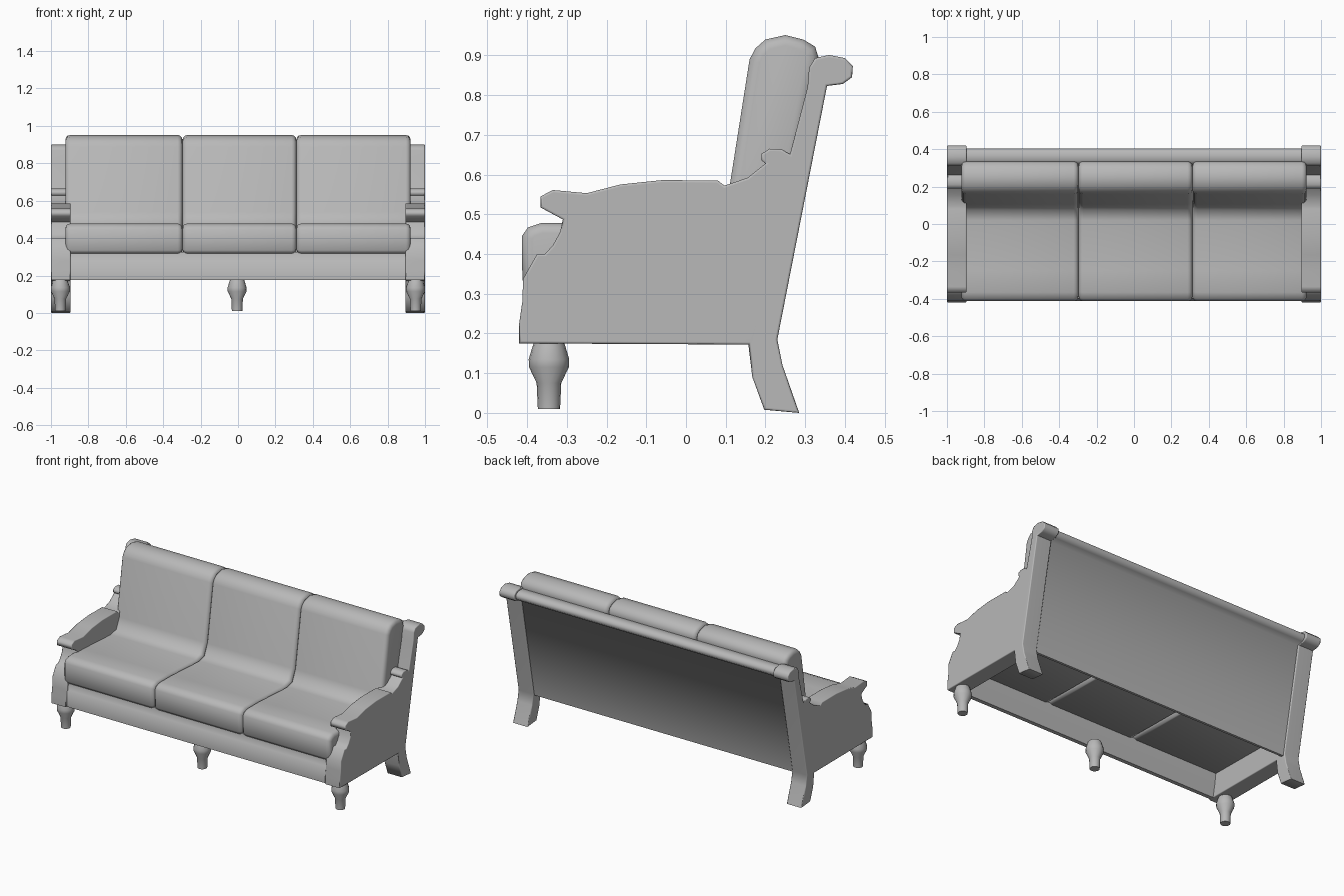
import bpy, bmesh, math

if "Cube" in bpy.data.objects:
    bpy.data.objects.remove(bpy.data.objects["Cube"])

# Mid-grey finish shared by every part
grey = bpy.data.materials.new("mid_grey")
grey.diffuse_color = (0.48, 0.48, 0.48, 1.0)
grey.use_nodes = True
grey.node_tree.nodes["Principled BSDF"].inputs["Base Color"].default_value = grey.diffuse_color


def finish(bm, name, angle):
    bmesh.ops.recalc_face_normals(bm, faces=bm.faces)
    mesh = bpy.data.meshes.new(name)
    bm.to_mesh(mesh)
    bm.free()
    mesh.materials.append(grey)
    ob = bpy.data.objects.new(name, mesh)
    bpy.context.collection.objects.link(ob)
    bpy.ops.object.select_all(action='DESELECT')
    ob.select_set(True)
    bpy.context.view_layer.objects.active = ob
    bpy.ops.object.shade_smooth_by_angle(angle=math.radians(angle))
    return ob


def prism(name, profile, x0, x1, bevel=0.0, segments=2, angle=35):
    """Extrude a (y, z) profile from x0 to x1 and round its two rims."""
    bm = bmesh.new()
    a = [bm.verts.new((x0, y, z)) for y, z in profile]
    b = [bm.verts.new((x1, y, z)) for y, z in profile]
    n = len(profile)
    caps = [bm.faces.new(a), bm.faces.new(b[::-1])]
    for i in range(n):
        j = (i + 1) % n
        bm.faces.new((a[i], b[i], b[j], a[j]))
    bmesh.ops.recalc_face_normals(bm, faces=bm.faces)
    if bevel:
        rims = [e for f in caps for e in f.edges]
        bmesh.ops.bevel(bm, geom=rims, offset=bevel, segments=segments,
                        profile=0.5, affect='EDGES', clamp_overlap=True)
    return finish(bm, name, angle)


def turned(name, profile, x, y, sides=16):
    """Closed lathe of (radius, z) points."""
    bm = bmesh.new()
    rings = [[bm.verts.new((x + r * math.cos(2 * math.pi * k / sides),
                            y + r * math.sin(2 * math.pi * k / sides), z))
              for k in range(sides)] for r, z in profile]
    for lo, hi in zip(rings, rings[1:]):
        for k in range(sides):
            j = (k + 1) % sides
            bm.faces.new((lo[k], lo[j], hi[j], hi[k]))
    bm.faces.new(rings[0])
    bm.faces.new(rings[-1])
    return finish(bm, name, 40)


# End panels: scrolled arm, raked back post and splayed rear leg in one outline
side = [(-0.42, 0.175), (-0.42, 0.225), (-0.412, 0.28), (-0.41, 0.338),
        (-0.375, 0.40), (-0.355, 0.40), (-0.335, 0.422), (-0.317, 0.455),
        (-0.31, 0.487), (-0.366, 0.517), (-0.366, 0.545), (-0.335, 0.561),
        (-0.25, 0.553), (-0.165, 0.575), (-0.06, 0.586), (0.08, 0.585),
        (0.097, 0.572), (0.155, 0.592), (0.20, 0.628), (0.19, 0.636),
        (0.19, 0.652), (0.21, 0.665), (0.24, 0.664), (0.262, 0.652),
        (0.306, 0.82), (0.31, 0.87), (0.325, 0.893), (0.36, 0.901),
        (0.40, 0.893), (0.42, 0.873), (0.418, 0.845), (0.395, 0.828),
        (0.355, 0.823), (0.23, 0.185), (0.243, 0.12), (0.285, 0.0),
        (0.197, 0.008), (0.167, 0.09), (0.157, 0.172)]
for s, label in ((-1, "left"), (1, "right")):
    panel = prism("end_panel_" + label, side, s * 0.895, s * 1.0, 0.006, 2, 60)
    mod = panel.modifiers.new("even_shading", 'WEIGHTED_NORMAL')
    mod.keep_sharp = True

# Back board with rolled top rail
back = [(0.205, 0.175), (0.22, 0.175), (0.345, 0.825), (0.385, 0.832),
        (0.404, 0.85), (0.402, 0.872), (0.382, 0.886), (0.34, 0.888),
        (0.317, 0.87), (0.31, 0.82)]
prism("back_board", back, -0.9, 0.9, angle=75)

# Front rail with softly stepped face
rail = [(-0.41, 0.175), (-0.411, 0.27), (-0.403, 0.278), (-0.398, 0.325),
        (-0.36, 0.325), (-0.37, 0.25), (-0.385, 0.175)]
prism("front_rail", rail, -0.9, 0.9, angle=75)

# Three cushions, each running from the seat front up over the back
cushion = [(-0.40, 0.318), (-0.412, 0.335), (-0.413, 0.445), (-0.398, 0.467),
           (-0.365, 0.478), (-0.25, 0.477), (0.02, 0.462), (0.075, 0.475),
           (0.105, 0.54), (0.16, 0.89), (0.175, 0.918), (0.20, 0.94),
           (0.25, 0.951), (0.295, 0.94), (0.325, 0.922), (0.335, 0.89),
           (0.235, 0.42), (0.20, 0.31)]
joints = (-0.923, -0.297, 0.312, 0.923)
for i, label in enumerate(("left", "middle", "right")):
    prism("cushion_" + label, cushion, joints[i], joints[i + 1], 0.03, 3, 65)

# Turned front legs
leg = [(0.028, 0.01), (0.031, 0.075), (0.05, 0.115), (0.051, 0.135),
       (0.042, 0.165), (0.037, 0.18)]
for x, label in ((-0.95, "left"), (-0.005, "middle"), (0.95, "right")):
    turned("front_leg_" + label, leg, x, -0.345)
